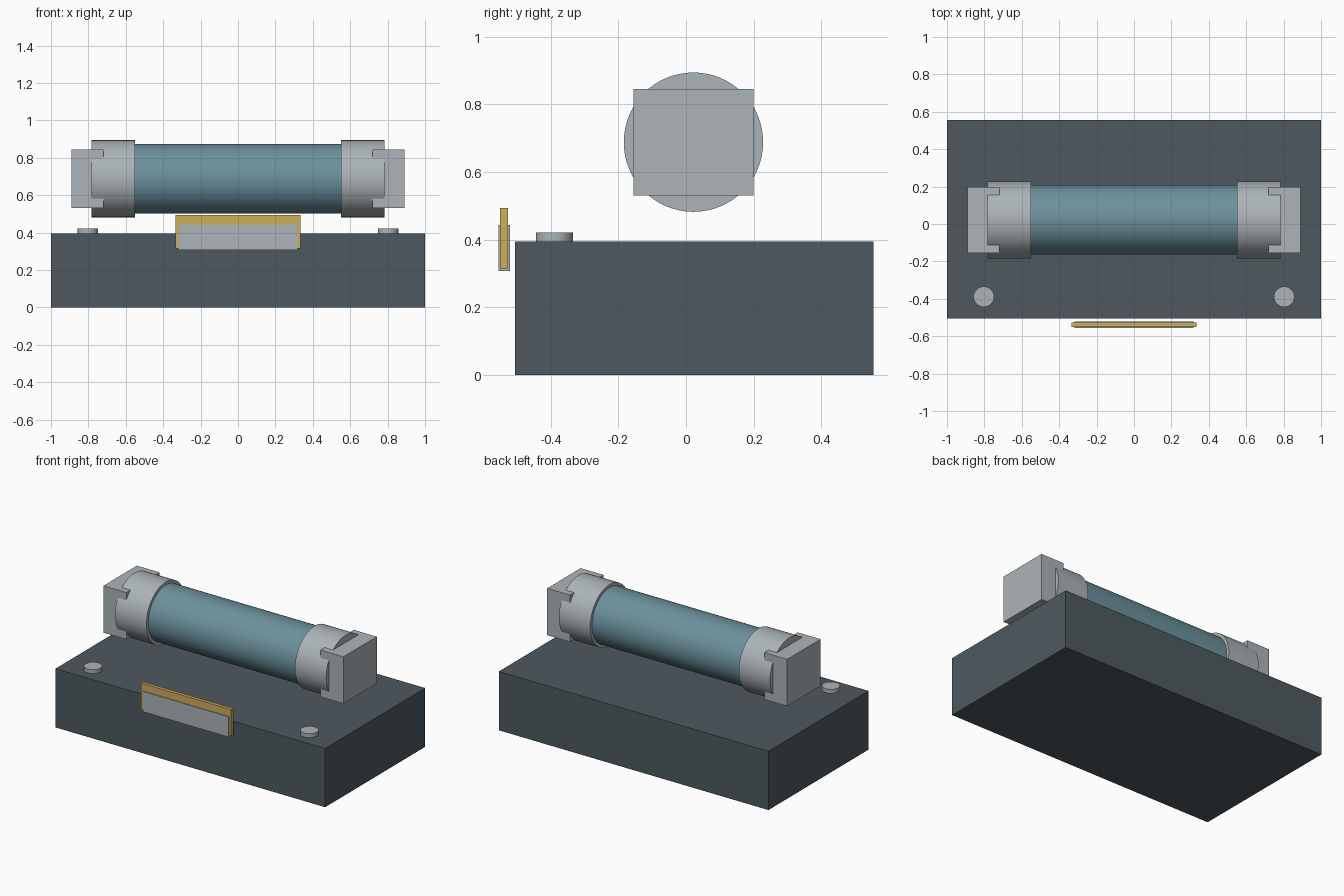
import bpy
import math

if "Cube" in bpy.data.objects:
    bpy.data.objects.remove(bpy.data.objects["Cube"])


def material(name, rgb):
    """Flat colour given as sRGB 0-255, stored linear."""
    m = bpy.data.materials.new(name)
    lin = [((c / 255 + 0.055) / 1.055) ** 2.4 for c in rgb]
    m.diffuse_color = (*lin, 1)
    m.use_nodes = True
    m.node_tree.nodes["Principled BSDF"].inputs["Base Color"].default_value = m.diffuse_color
    return m


SLATE = material("dark_slate", (78, 89, 96))
SILVER = material("silver_grey", (172, 180, 184))
TEAL = material("dusty_teal", (108, 145, 157))
GOLD = material("brass_gold", (207, 174, 92))


def box(name, x, y, z, mat):
    """Box from (min, max) ranges."""
    lo, hi = zip(x, y, z)
    bpy.ops.mesh.primitive_cube_add(size=1, location=[(a + b) / 2 for a, b in zip(lo, hi)])
    ob = bpy.context.object
    ob.name = name
    ob.scale = [b - a for a, b in zip(lo, hi)]
    bpy.ops.object.transform_apply(location=False, rotation=False, scale=True)
    ob.data.materials.append(mat)
    return ob


def cylinder(name, centre, radius, length, mat, segments=64, along_x=False):
    bpy.ops.mesh.primitive_cylinder_add(
        vertices=segments, radius=radius, depth=length, location=centre,
        rotation=(0, math.pi / 2 if along_x else 0, 0))
    ob = bpy.context.object
    ob.name = name
    bpy.ops.object.transform_apply(location=False, rotation=True, scale=False)
    bpy.ops.object.shade_smooth_by_angle(angle=math.radians(30))
    ob.data.materials.append(mat)
    return ob


# Base block
box("base_block", (-1, 1), (-0.505, 0.555), (0, 0.394), SLATE)

# Horizontal tube
AY, AZ = 0.022, 0.688
cylinder("tube", (0, AY, AZ), 0.186, 1.12, TEAL, along_x=True)

# Mirrored pairs: collars, square end blocks, round studs on the base
for side, s in (("left", -1), ("right", 1)):
    cylinder(f"{side}_collar", (s * 0.667, AY, AZ), 0.206, 0.232, SILVER, along_x=True)
    box(f"{side}_end_block", sorted((s * 0.72, s * 0.89)),
        (AY - 0.177, AY + 0.177), (AZ - 0.157, AZ + 0.157), SILVER)
    cylinder(f"{side}_stud", (s * 0.803, -0.389, 0.405), 0.055, 0.032, SILVER, segments=32)

# Front label: gold back plate with a grey strip around its lower part
box("gold_plate", (-0.334, 0.334), (-0.55, -0.527), (0.315, 0.493), GOLD)
box("grey_strip", (-0.317, 0.317), (-0.555, -0.521), (0.307, 0.443), SILVER)
